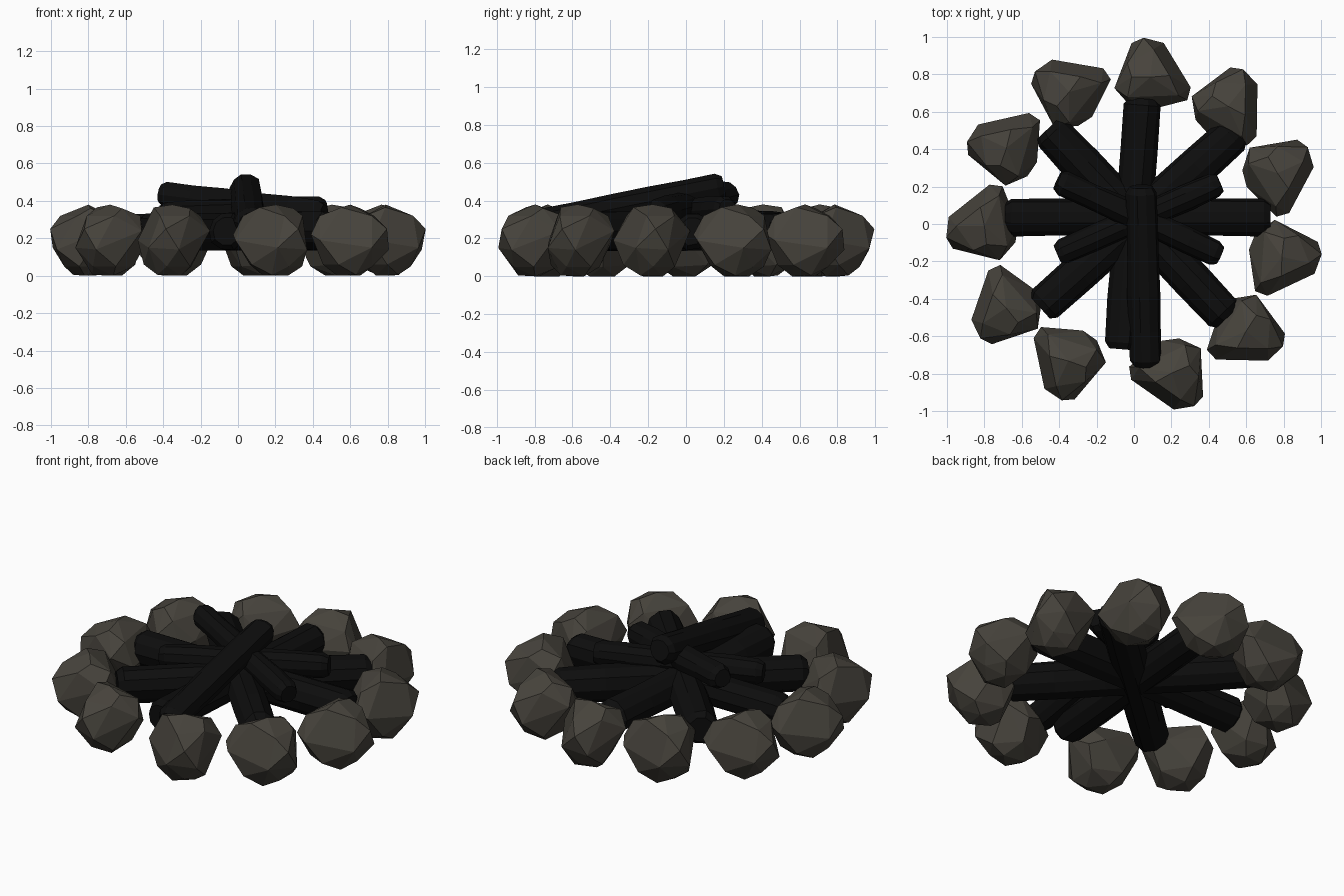
import bpy, bmesh, math, random
from mathutils import Vector

if "Cube" in bpy.data.objects:
    bpy.data.objects.remove(bpy.data.objects["Cube"])

random.seed(4)


def material(name, rgb):
    m = bpy.data.materials.new(name)
    m.diffuse_color = (*rgb, 1)
    m.use_nodes = True
    m.node_tree.nodes["Principled BSDF"].inputs["Base Color"].default_value = m.diffuse_color
    return m


STONE = material("stone_grey", (0.062, 0.056, 0.045))
CHAR = material("charred_wood", (0.004, 0.004, 0.004))


def finish(bm, name, mat):
    bmesh.ops.recalc_face_normals(bm, faces=bm.faces[:])
    mesh = bpy.data.meshes.new(name)
    bm.to_mesh(mesh)
    bm.free()
    mesh.materials.append(mat)
    obj = bpy.data.objects.new(name, mesh)
    bpy.context.collection.objects.link(obj)
    return obj


# Faceted boulder: corner points as (outward, sideways, up)
ROCK = [(-.02, 0, .38), (0, -.10, .365), (-.03, .10, .36),
        (.13, 0, .32), (-.10, -.16, .32), (-.14, .11, .32), (.04, .13, .32),
        (.185, .06, .25), (.17, -.05, .15), (.15, .12, .14), (-.05, -.22, .19),
        (-.12, -.21, .22), (-.20, 0, .20), (-.185, .09, .17), (-.10, .185, .24),
        (.06, -.05, .005), (0, .06, 0), (-.06, -.06, 0), (.02, -.15, .06),
        (-.13, .06, .05), (.03, .13, .05), (.11, .03, .05), (-.11, -.12, .06)]


def stone(name, x, y, turn):
    a = math.atan2(y, x) + turn
    c, s = math.cos(a), math.sin(a)
    bm = bmesh.new()
    for u, v, z in ROCK:
        bm.verts.new((x + u * c - v * s, y + u * s + v * c, z))
    hull = bmesh.ops.convex_hull(bm, input=bm.verts[:])
    bmesh.ops.delete(bm, geom=list({g for g in hull["geom_interior"]
                                    if isinstance(g, bmesh.types.BMVert)}), context='VERTS')
    bmesh.ops.dissolve_limit(bm, angle_limit=math.radians(9),
                             verts=bm.verts[:], edges=bm.edges[:])
    finish(bm, name, STONE)


# Charred log: rough lofted rings with rounded ends
def log(name, a, b, radius, sides=10):
    a, b = Vector(a), Vector(b)
    d = (b - a).normalized()
    side = d.cross(Vector((0, 0, 1))).normalized()
    up = side.cross(d)
    length = (b - a).length
    ridge = [random.uniform(.93, 1.06) for _ in range(sides)]
    stations = [(0, .72), (.035 / length, .97)]
    stations += [(t, random.uniform(.95, 1.04)) for t in (.2, .4, .6, .8)]
    stations += [(1 - .035 / length, .97), (1, .72)]
    bm = bmesh.new()
    rings = []
    for t, k in stations:
        ring = []
        for i in range(sides):
            ang = 2 * math.pi * i / sides
            r = radius * k * ridge[i] * random.uniform(.97, 1.03)
            ring.append(bm.verts.new(a.lerp(b, t) + side * r * math.cos(ang)
                                     + up * r * math.sin(ang)))
        rings.append(ring)
    for p, q in zip(rings, rings[1:]):
        for i in range(sides):
            j = (i + 1) % sides
            bm.faces.new((p[i], p[j], q[j], q[i]))
    bm.faces.new(rings[0][::-1])
    bm.faces.new(rings[-1])
    finish(bm, name, CHAR)


# Ring of eleven stones: x, y, extra turn
CENTRES = [(.09, .805, 0), (.515, .645, 0), (.785, .28, .08), (.81, -.18, 0),
           (.615, -.585, .08), (.21, -.815, .05), (-.36, -.75, 0), (-.70, -.46, 0),
           (-.82, -.01, 0), (-.70, .415, .1), (-.36, .72, .28)]
for n, (x, y, turn) in enumerate(CENTRES, 1):
    stone(f"ring_stone_{n}", x, y, turn)

# Base logs crossing at the centre
BASE = [((-.06, -.67, .24), (.05, .67, .24)),
        ((-.69, .035, .24), (.73, .035, .24)),
        ((-.46, .51, .24), (.50, -.50, .24)),
        ((-.50, -.45, .24), (.55, .49, .24))]
for n, (a, b) in enumerate(BASE, 1):
    log(f"base_log_{n}", a, b, .105)

# Smaller logs stacked above, and one leaning on top
log("upper_log_1", (-.41, .23, .435), (.46, -.17, .33), .072)
log("upper_log_2", (-.41, -.16, .325), (.46, .22, .355), .072)
log("leaning_log", (.065, -.76, .28), (.04, .2, .475), .086)
